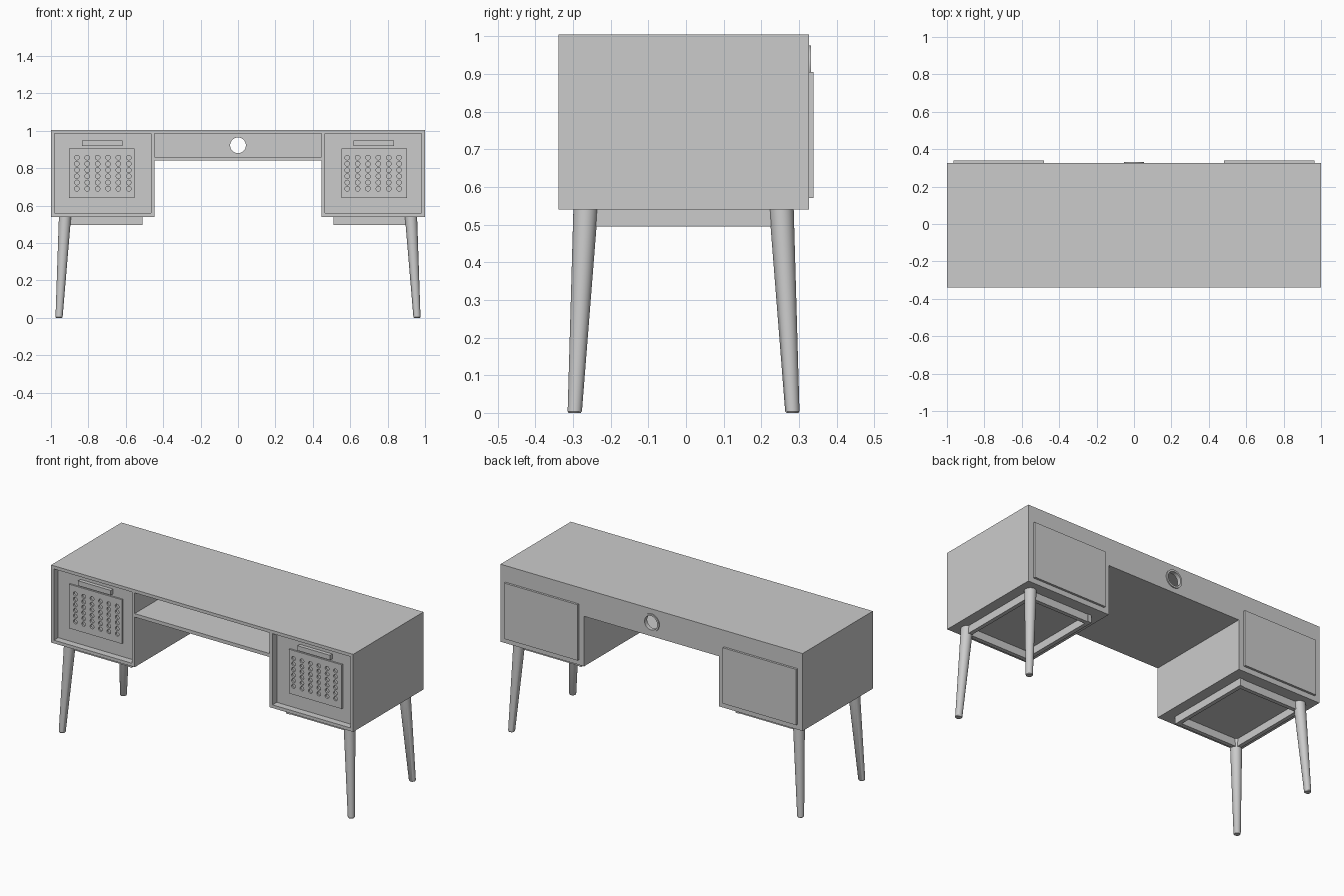
import bpy, bmesh, math
from mathutils import Vector, Matrix

if "Cube" in bpy.data.objects:
    bpy.data.objects.remove(bpy.data.objects["Cube"])

Y0, Y1 = -0.339, 0.326      # body front and back
YC = (Y0 + Y1) / 2
T = 0.019                   # board thickness
Z_TOP, Z_BOT = 1.004, 0.54
X_IN = 0.447                # inner side of each pedestal


def finish(name, bm):
    bmesh.ops.recalc_face_normals(bm, faces=bm.faces)
    me = bpy.data.meshes.new(name)
    bm.to_mesh(me)
    bm.free()
    ob = bpy.data.objects.new(name, me)
    bpy.context.collection.objects.link(ob)
    return ob


def add_box(bm, x, y, z):
    lo = Vector((min(x), min(y), min(z)))
    hi = Vector((max(x), max(y), max(z)))
    m = Matrix.Translation((lo + hi) / 2) @ Matrix.Diagonal((*(hi - lo), 1))
    bmesh.ops.create_cube(bm, size=1, matrix=m)


def box(name, x, y, z):
    bm = bmesh.new()
    add_box(bm, x, y, z)
    return finish(name, bm)


def add_cyl_y(bm, x, y, z, r, seg):
    m = Matrix.Translation((x, (y[0] + y[1]) / 2, z)) @ Matrix.Rotation(math.pi / 2, 4, 'X')
    bmesh.ops.create_cone(bm, cap_ends=True, segments=seg, radius1=r, radius2=r,
                          depth=abs(y[1] - y[0]), matrix=m)


def select(ob):
    bpy.ops.object.select_all(action='DESELECT')
    ob.select_set(True)
    bpy.context.view_layer.objects.active = ob


def smooth(ob):
    select(ob)
    bpy.ops.object.shade_smooth_by_angle(angle=math.radians(35))


def cut(ob, cutter):
    cutter.hide_render = True
    mod = ob.modifiers.new("cut", 'BOOLEAN')
    mod.operation, mod.solver, mod.object = 'DIFFERENCE', 'EXACT', cutter
    select(ob)
    bpy.ops.object.modifier_apply(modifier=mod.name)
    bpy.data.objects.remove(cutter)
    smooth(ob)


def leg(name, top, bottom):
    # tapered round leg made of stacked rings, with a softened foot
    bm = bmesh.new()
    top, bottom = Vector(top), Vector(bottom)
    rings = []
    for z, r in ((0, 0.016), (0.004, 0.019), (top.z, 0.0325)):
        c = bottom.lerp(top, z / top.z)
        rings.append([bm.verts.new((c.x + r * math.cos(a), c.y + r * math.sin(a), z))
                      for a in (2 * math.pi * i / 32 for i in range(32))])
    for a, b in zip(rings, rings[1:]):
        for i in range(32):
            j = (i + 1) % 32
            bm.faces.new((a[i], a[j], b[j], b[i]))
    bm.faces.new(rings[0])
    bm.faces.new(rings[-1])
    smooth(finish(name, bm))


# Desktop and open middle shelf
box("desktop", (-1, 1), (Y0, Y1), (Z_TOP - T, Z_TOP))
box("middle_shelf", (-X_IN, X_IN), (Y0, Y1), (0.84, 0.861))

# Middle back panel with cable hole and grommet ring
back = box("middle_back_panel", (-X_IN, X_IN), (Y1 - T, Y1), (0.861, Z_TOP - T))
bm = bmesh.new()
add_cyl_y(bm, 0, (Y1 - 0.1, Y1 + 0.1), 0.922, 0.042, 48)
cut(back, finish("hole_cutter", bm))
bm = bmesh.new()
add_cyl_y(bm, 0, (Y1, Y1 + 0.006), 0.922, 0.053, 48)
ring = finish("cable_grommet", bm)
bm = bmesh.new()
add_cyl_y(bm, 0, (Y1 - 0.1, Y1 + 0.1), 0.922, 0.042, 48)
cut(ring, finish("ring_cutter", bm))

for side, s in (("left", -1), ("right", 1)):
    inner = (Z_BOT + T, Z_TOP - T)
    # Pedestal carcass
    box(side + "_outer_side", (s, s * (1 - T)), (Y0, Y1), inner)
    box(side + "_inner_side", (s * X_IN, s * (X_IN + T)), (Y0, Y1), inner)
    box(side + "_bottom_board", (s, s * X_IN), (Y0, Y1), (Z_BOT, Z_BOT + T))
    box(side + "_back_board", (s * (1 - T), s * (X_IN + T)), (Y1 - T, Y1), inner)
    box(side + "_back_plate", (s * 0.966, s * 0.48), (Y1, 0.339), (0.571, 0.905))

    # Recessed door with perforated plate and bar handle
    yd = Y0 + 0.04
    box(side + "_door", (s * (1 - T), s * (X_IN + T)), (yd, yd + 0.02), inner)
    plate = box(side + "_perforated_plate", (s * 0.903, s * 0.553), (yd - 0.01, yd), (0.64, 0.904))
    bm = bmesh.new()
    for i in range(6):
        for j in range(6):
            add_cyl_y(bm, s * (0.584 + i * 0.0555), (yd - 0.03, yd + 0.01),
                      0.69 + j * 0.0333, 0.0125, 20)
    cut(plate, finish("perforation_cutter", bm))
    box(side + "_handle", (s * 0.834, s * 0.618), (yd - 0.022, yd), (0.918, 0.947))

    # Rail frame under the pedestal
    zf, w = (0.495, Z_BOT), 0.024
    ya, yb = YC - 0.268, YC + 0.268
    bm = bmesh.new()
    for x in (0.511, 0.937 - w):
        add_box(bm, (s * x, s * (x + w)), (ya, yb), zf)
    for y in (ya + 0.004, yb - w - 0.004):
        add_box(bm, (s * (0.511 + w), s * (0.937 - w)), (y, y + w), zf)
    finish(side + "_under_frame", bm)

    # Splayed legs
    for end, e in (("front", -1), ("back", 1)):
        leg(f"{end}_{side}_leg", (s * 0.925, YC + e * 0.26, Z_BOT),
            (s * 0.957, YC + e * 0.289, 0))
